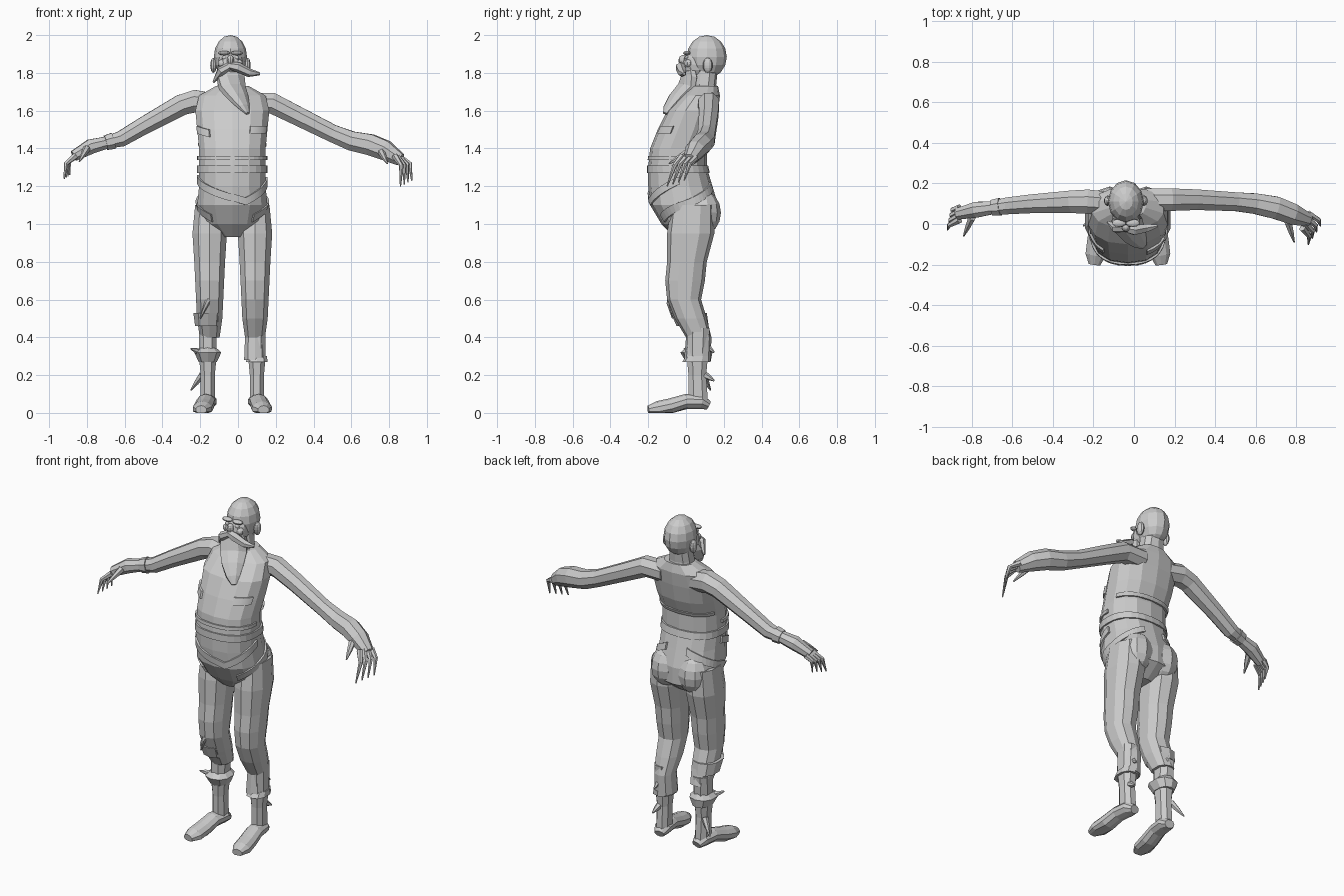
import bpy
import bmesh
from math import cos, sin, copysign, tau, pi
from mathutils import Vector

default_cube = bpy.data.objects.get("Cube")
if default_cube:
    bpy.data.objects.remove(default_cube, do_unlink=True)

grey = bpy.data.materials.new("plain grey")
grey.use_nodes = True
colour = (.6, .6, .6, 1)
grey.diffuse_color = colour
grey.node_tree.nodes["Principled BSDF"].inputs["Base Color"].default_value = colour

middle_x = -.03
sides_of_body = (("right", -1), ("left", 1))


def finish_object(name, bm):
    """Turn the working mesh into a flat shaded grey object."""
    bmesh.ops.recalc_face_normals(bm, faces=bm.faces)
    mesh = bpy.data.meshes.new(name)
    bm.to_mesh(mesh)
    bm.free()
    mesh.materials.append(grey)
    part = bpy.data.objects.new(name, mesh)
    bpy.context.collection.objects.link(part)


def skin_rings(name, rings):
    """Join rings of equal length into a closed skin."""
    bm = bmesh.new()
    loops = [[bm.verts.new(point) for point in ring] for ring in rings]
    bm.faces.new(loops[0])
    bm.faces.new(loops[-1])
    for lower, upper in zip(loops, loops[1:]):
        for i in range(len(lower)):
            bm.faces.new((lower[i - 1], lower[i], upper[i], upper[i - 1]))
    finish_object(name, bm)


def circle_angles(count):
    return [tau * (i + .5) / count for i in range(count)]


def squared(value):
    """Push a sine or cosine outward, so that an oval turns boxier."""
    return copysign(abs(value) ** .85, value)


def row_point(row, angle, centre_x, grow=0):
    """Point on a level oval given as height, half width, front and back."""
    height, half_width, front, back = row
    return Vector((centre_x + (half_width + grow) * squared(cos(angle)),
                   (front + back) / 2 + ((back - front) / 2 + grow) * squared(sin(angle)),
                   height))


def stack(name, rows, centre_x=middle_x, count=10):
    skin_rings(name, [[row_point(row, angle, centre_x) for angle in circle_angles(count)]
                      for row in rows])


def limb(name, stations, count=8, flatten=1):
    """Tube through stations of position and radius, kept above the ground."""
    centres = [Vector(station[:3]) for station in stations]
    rings = []
    for k, centre in enumerate(centres):
        along = centres[min(k + 1, len(centres) - 1)] - centres[max(k - 1, 0)]
        across = along.cross(Vector((0, 0, 1))).normalized()
        up = across.cross(along).normalized() * flatten
        radius = stations[k][-1]
        ring = [centre + radius * (across * cos(angle) + up * sin(angle))
                for angle in circle_angles(count)]
        for point in ring:
            point.z = max(point.z, 0)
        rings.append(ring)
    skin_rings(name, rings)


def lump(name, centre, size, segments=10):
    bm = bmesh.new()
    bmesh.ops.create_uvsphere(bm, u_segments=segments, v_segments=8, radius=1)
    bmesh.ops.scale(bm, vec=Vector(size), verts=bm.verts)
    bmesh.ops.translate(bm, vec=Vector(centre), verts=bm.verts)
    finish_object(name, bm)


def spike(name, base, tip, bulge=(0, 0, 0), thick=.02):
    """Thin bent spike used for fingers and rags."""
    base, tip = Vector(base), Vector(tip)
    bend = base.lerp(tip, .5) + Vector(bulge)
    limb(name, [(*base, thick), (*bend, thick * .7), (*tip, thick * .2)], 6)


# Trunk, from the crotch to the collar
trunk = [
    (.93, .06, -.06, .08),
    (1, .16, -.13, .17),
    (1.1, .19, -.19, .17),
    (1.2, .18, -.2, .14),
    (1.3, .18, -.2, .11),
    (1.4, .18, -.19, .11),
    (1.5, .19, -.15, .15),
    (1.6, .2, -.1, .17),
    (1.68, .18, -.02, .18),
    (1.73, .09, .03, .17),
]
stack("trunk", trunk, count=14)


def trunk_row(height):
    """Outline of the trunk at any height between its rows."""
    for low, high in zip(trunk, trunk[1:]):
        if low[0] <= height <= high[0]:
            share = (height - low[0]) / (high[0] - low[0])
            return [a + (b - a) * share for a, b in zip(low, high)]


def wrap(name, start_turn, start_height, end_turn, end_height, half=.02, steps=16):
    """Band lying on the trunk; turns are parts of a full turn from its left."""
    rings = []
    for i in range(steps + 1):
        share = i / steps
        angle = tau * (start_turn + (end_turn - start_turn) * share)
        height = start_height + (end_height - start_height) * share
        ring = []
        for offset, growths in ((-half, (-.02, .007)), (half, (.007, -.02))):
            for grow in growths:
                ring.append(row_point(trunk_row(height + offset), angle, middle_x, grow))
        rings.append(ring)
    skin_rings(name, rings)


# Waist band, crossed cloth wraps and folds of skin
wrap("waist_band", 0, 1.29, 1, 1.29, steps=28)
wrap("front_wrap_right", .5, 1.24, .8, 1.12)
wrap("front_wrap_left", .8, 1.12, 1, 1.23)
wrap("hip_wrap_left", -.15, 1.03, .2, 1.2)
wrap("hip_wrap_right", .65, 1.03, .3, 1.2)
wrap("chest_fold_left", .82, 1.5, .93, 1.5)
wrap("chest_fold_right", .55, 1.5, .65, 1.48)
wrap("belly_fold", .5, 1.35, 1, 1.35, half=.01)
wrap("back_fold", .05, 1.42, .45, 1.42, half=.01)

# Legs, mirrored about the middle; the right trouser leg is torn off shorter
trouser = [
    (.28, .06, -.01, .13),
    (.4, .055, 0, .135),
    (.5, .07, -.06, .11),
    (.6, .075, -.1, .08),
    (.7, .08, -.11, .1),
    (.8, .085, -.1, .11),
    (.95, .095, -.1, .15),
    (1.1, .08, -.08, .15),
]
shin = [
    (.05, .04, .01, .12),
    (.2, .04, .01, .11),
    (.3, .05, 0, .12),
    (.45, .05, 0, .13),
]
foot_outline = [
    (.12, .04, .03),
    (.08, .06, .05),
    (0, .06, .05),
    (-.08, .035, .053),
    (-.15, .02, .053),
    (-.2, .015, .03),
]
for side, sign in sides_of_body:
    knee_x = middle_x + sign * .12
    ankle_x = middle_x + sign * .13
    stack(side + "_trouser", trouser if side == "left" else trouser[1:], knee_x)
    stack(side + "_shin", shin, ankle_x, 8)
    limb(side + "_foot", [(ankle_x + sign * (.01 - y / 8), y, z, radius)
                          for y, z, radius in foot_outline], 10, flatten=.8)
    lump(side + "_buttock", (middle_x + sign * .09, .085, 1.06), (.095, .1, .12))

# Ragged cuffs and loose scraps
stack("right_hem", [(.46, .07, -.05, .12), (.53, .08, -.08, .11)], -.16)
stack("right_cuff", [(.27, .05, 0, .13), (.32, .075, -.03, .14), (.35, .04, .01, .12)], -.16)
stack("left_hem", [(.27, .06, -.02, .13), (.3, .055, 0, .13)], .1)
spike("right_cuff_scrap", (-.2, .03, .32), (-.25, -.01, .34))
spike("right_ankle_scrap", (-.19, .09, .2), (-.25, .13, .12))
spike("left_ankle_scrap", (.11, .1, .2), (.12, .15, .17))
spike("left_calf_scrap", (.1, .1, .36), (.11, .15, .32))
spike("right_knee_tear", (-.13, -.07, .66), (-.2, -.07, .5), (0, -.02, 0))

# Arms, the left one swelling toward the hand
limb("right_arm", [
    (-.1, .1, 1.63, .06),
    (-.23, .11, 1.65, .065),
    (-.3, .11, 1.63, .06),
    (-.5, .1, 1.52, .05),
    (-.62, .09, 1.45, .045),
    (-.7, .08, 1.43, .035),
    (-.78, .07, 1.41, .042),
    (-.87, .05, 1.36, .03),
])
limb("left_arm", [
    (.05, .12, 1.64, .06),
    (.18, .12, 1.64, .06),
    (.3, .12, 1.58, .055),
    (.5, .11, 1.48, .05),
    (.6, .1, 1.44, .055),
    (.7, .08, 1.42, .06),
    (.78, .05, 1.39, .056),
    (.86, .02, 1.34, .035),
])
limb("wrist_wrap", [(-.66, .085, 1.44, .047), (-.7, .08, 1.43, .042)])


def fingers(side, front_base, back_base, front_tip, back_tip, bulge):
    """Four curled fingers fanned from the front one to the back one."""
    for number in range(4):
        share = number / 3
        spike(f"{side}_finger_{number + 1}",
              Vector(front_base).lerp(Vector(back_base), share),
              Vector(front_tip).lerp(Vector(back_tip), share), bulge, .018)


fingers("right", (-.86, .02, 1.36), (-.86, .08, 1.36),
        (-.92, -.03, 1.24), (-.89, .06, 1.26), (-.02, 0, .02))
fingers("left", (.83, -.02, 1.36), (.86, .05, 1.35),
        (.86, -.1, 1.2), (.92, -.01, 1.23), (.02, 0, .03))
spike("right_thumb", (-.8, .03, 1.4), (-.84, -.06, 1.33))
spike("left_thumb", (.76, .01, 1.38), (.79, -.09, 1.32))

# Neck and head
head_x = -.04
stack("neck", [(1.64, .08, .03, .17), (1.74, .07, .03, .16), (1.83, .06, .04, .17)], head_x)
lump("skull", (head_x, .11, 1.885), (.088, .106, .115), 12)
lump("face", (head_x, .05, 1.845), (.07, .072, .08))
lump("nose", (head_x, -.015, 1.865), (.02, .025, .03))
for side, sign in sides_of_body:
    lump(side + "_ear", (head_x + sign * .09, .115, 1.84), (.018, .026, .04))
    lump(side + "_brow", (head_x + sign * .034, .005, 1.905), (.034, .02, .012))
    lump(side + "_eye", (head_x + sign * .032, .004, 1.88), (.015, .012, .012))
    lump(side + "_cheek", (head_x + sign * .042, .015, 1.85), (.026, .025, .022))

# Windswept moustache and beard
limb("moustache_left", [(-.05, -.02, 1.84, .02), (0, -.03, 1.83, .027),
                        (.06, -.02, 1.8, .023), (.115, -.01, 1.795, .008)], 6)
limb("moustache_right", [(head_x, -.02, 1.84, .02), (-.09, -.02, 1.81, .025),
                         (-.13, .01, 1.75, .006)], 6)
limb("beard", [(head_x, .03, 1.84, .06), (head_x, .02, 1.78, .08), (-.03, 0, 1.72, .08),
               (0, -.05, 1.67, .065), (.03, -.09, 1.62, .04), (.05, -.11, 1.585, .015)],
     flatten=.5)
